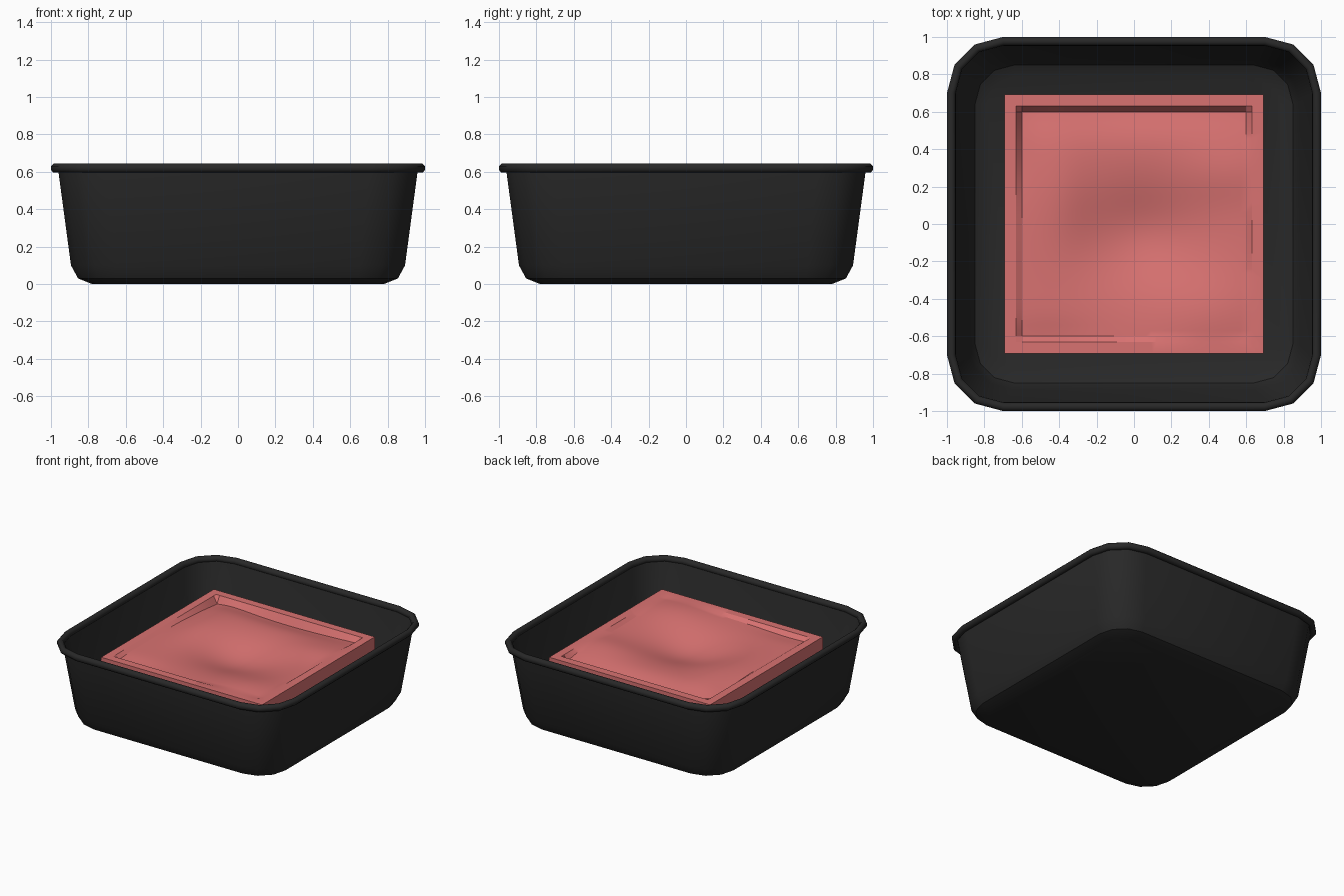
import bpy, bmesh, math

if "Cube" in bpy.data.objects:
    bpy.data.objects.remove(bpy.data.objects["Cube"])


def material(name, rgb):
    m = bpy.data.materials.new(name)
    m.use_nodes = True
    m.diffuse_color = (*rgb, 1)
    m.node_tree.nodes["Principled BSDF"].inputs["Base Color"].default_value = (*rgb, 1)
    return m


def finish(bm, name, mat, angle):
    bmesh.ops.recalc_face_normals(bm, faces=bm.faces[:])
    me = bpy.data.meshes.new(name)
    bm.to_mesh(me)
    bm.free()
    ob = bpy.data.objects.new(name, me)
    bpy.context.collection.objects.link(ob)
    me.materials.append(mat)
    bpy.ops.object.select_all(action='DESELECT')
    ob.select_set(True)
    bpy.context.view_layer.objects.active = ob
    bpy.ops.object.shade_smooth_by_angle(angle=math.radians(angle))
    return ob


def rounded_ring(bm, half, centre, z):
    """Rounded square: three segments at each corner."""
    r = half - centre
    ring = []
    for q, (sx, sy) in enumerate(((1, 1), (-1, 1), (-1, -1), (1, -1))):
        for i in range(4):
            a = math.radians(90 * q + 30 * i)
            ring.append(bm.verts.new((sx * centre + r * math.cos(a),
                                      sy * centre + r * math.sin(a), z)))
    return ring


def bridge(bm, a, b):
    n = len(a)
    for i in range(n):
        bm.faces.new((a[i], a[(i + 1) % n], b[(i + 1) % n], b[i]))


charcoal = material("charcoal plastic", (0.0212, 0.0212, 0.0212))
pink = material("salmon pink", (0.69, 0.168, 0.165))

# Tray shell: outer wall upward, then the inner wall back down
# (half width, corner centre, height)
shell = [(0.78, 0.64, 0.0), (0.855, 0.64, 0.03), (0.893, 0.65, 0.10),
         (0.960, 0.70, 0.60), (0.960, 0.70, 0.62), (0.952, 0.70, 0.60),
         (0.885, 0.65, 0.102), (0.850, 0.64, 0.037), (0.785, 0.64, 0.008)]
bm = bmesh.new()
rings = [rounded_ring(bm, *p) for p in shell]
for a, b in zip(rings, rings[1:]):
    bridge(bm, a, b)
bm.faces.new(rings[0])
bm.faces.new(rings[-1])
finish(bm, "tray", charcoal, 32)

# Rolled rim around the tray mouth
bm = bmesh.new()
rings = []
for i in range(8):
    a = math.radians(22.5 + 45 * i)
    rings.append(rounded_ring(bm, 0.977 + 0.0249 * math.cos(a), 0.70,
                              0.62 + 0.026 * math.sin(a)))
for i in range(8):
    bridge(bm, rings[i], rings[(i + 1) % 8])
finish(bm, "rim", charcoal, 50)

# Slab with a flat border and a sunken, softly rumpled centre
TOP, EDGE, INNER, N = 0.515, 0.692, 0.63, 42
# Each dent or swelling: centre x, centre y, spread x, spread y, height
BUMPS = [(0.04, -0.06, 0.33, 0.27, -0.085), (0.0, 0.64, 0.75, 0.14, -0.045),
         (-0.64, 0.45, 0.10, 0.28, -0.025), (-0.40, 0.15, 0.16, 0.35, 0.025),
         (0.42, -0.48, 0.25, 0.20, 0.025), (0.50, 0.28, 0.25, 0.16, 0.020),
         (-0.45, -0.62, 0.25, 0.10, -0.015)]


def rumple(x, y):
    h = -0.018 + sum(k * math.exp(-((x - cx) / sx) ** 2 - ((y - cy) / sy) ** 2)
                     for cx, cy, sx, sy, k in BUMPS)
    d = INNER - max(abs(x), abs(y))
    return h * min(1, d / 0.03)


bm = bmesh.new()
grid = [[None] * (N + 1) for _ in range(N + 1)]
for i in range(N + 1):
    for j in range(N + 1):
        x, y = (INNER * (2 * k / N - 1) for k in (i, j))
        grid[i][j] = bm.verts.new((x, y, TOP + rumple(x, y)))
for i in range(N):
    for j in range(N):
        bm.faces.new((grid[i][j], grid[i + 1][j], grid[i + 1][j + 1], grid[i][j + 1]))


# Border and sides extruded from the centre's boundary
def extrude_boundary(move):
    edges = [e for e in bm.edges if e.is_boundary]
    new = bmesh.ops.extrude_edge_only(bm, edges=edges)["geom"]
    for v in new:
        if isinstance(v, bmesh.types.BMVert):
            move(v.co)


def widen(co):
    co.x *= EDGE / INNER
    co.y *= EDGE / INNER


def drop(co):
    co.z = 0.012


extrude_boundary(widen)
extrude_boundary(drop)
bmesh.ops.holes_fill(bm, edges=[e for e in bm.edges if e.is_boundary], sides=0)
finish(bm, "rumpled_slab", pink, 28)
